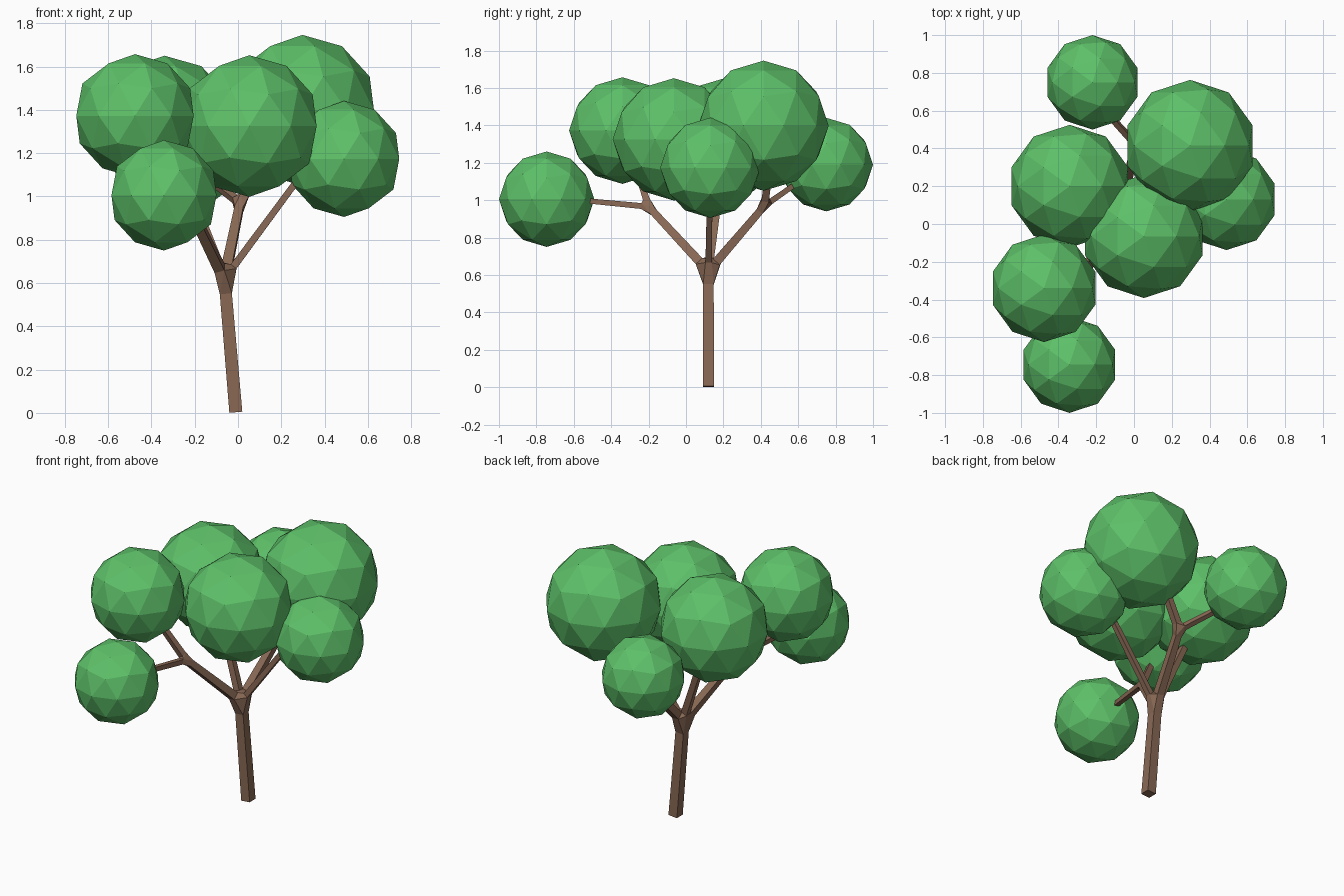
import bpy, bmesh
from mathutils import Vector

if "Cube" in bpy.data.objects:
    bpy.data.objects.remove(bpy.data.objects["Cube"])


def material(name, color):
    m = bpy.data.materials.new(name)
    m.diffuse_color = (*color, 1)
    m.use_nodes = True
    m.node_tree.nodes["Principled BSDF"].inputs["Base Color"].default_value = m.diffuse_color
    return m


leaf_mat = material("leaf_green", (0.11, 0.53, 0.14))
bark_mat = material("bark_brown", (0.25, 0.14, 0.09))

# Skeleton: name -> (position, half width, parent)
nodes = {
    "base": ((-0.01, 0.12, 0.003), 0.03, None),
    "crotch": ((-0.062, 0.12, 0.62), 0.028, "base"),
    "front_fork": ((-0.23, -0.20, 0.965), 0.020, "crotch"),
    "back_fork": ((0.01, 0.42, 0.97), 0.020, "crotch"),
    "left_tip": ((-0.29, 0.20, 1.2), 0.017, "crotch"),
    "right_tip": ((0.36, 0.13, 1.19), 0.014, "crotch"),
    "low_front_tip": ((-0.32, -0.62, 1.005), 0.013, "front_fork"),
    "high_front_tip": ((-0.40, -0.29, 1.25), 0.015, "front_fork"),
    "low_back_tip": ((-0.20, 0.65, 1.13), 0.013, "back_fork"),
    "high_back_tip": ((0.20, 0.46, 1.28), 0.018, "back_fork"),
}
forks = {n[2] for n in nodes.values() if n[2] and n[2] != "base"}
setback = {"crotch": 0.07, "front_fork": 0.038, "back_fork": 0.038}

bm = bmesh.new()
rings = {f: [] for f in forks}


def square(center, d, r):
    u = d.cross(Vector((1, 0, 0))).normalized()
    v = d.cross(u).normalized()
    return [bm.verts.new(center + r * (a * u + b * v))
            for a, b in ((1, 1), (-1, 1), (-1, -1), (1, -1))]


# Four-sided tapered limbs
for name, (co, r, parent) in nodes.items():
    if not parent:
        continue
    a, b = Vector(nodes[parent][0]), Vector(co)
    d = (b - a).normalized()
    r0 = nodes[parent][1] if parent == "base" else min(r * 1.2, nodes[parent][1])
    lo = square(a + d * setback.get(parent, 0), d, r0)
    hi = square(b - d * setback.get(name, 0), d, r)
    for i in range(4):
        j = (i + 1) % 4
        bm.faces.new((lo[i], lo[j], hi[j], hi[i]))
    if parent in forks:
        rings[parent].append([v.co.copy() for v in lo])
    else:
        bm.faces.new(lo[::-1])
    if name in forks:
        rings[name].append([v.co.copy() for v in hi])
    else:
        bm.faces.new(hi)

# Fork joints wrapped around the limb ends
for ring_list in rings.values():
    pts = [bm.verts.new(co) for ring in ring_list for co in ring]
    res = bmesh.ops.convex_hull(bm, input=pts)
    loose = {v for v in res["geom_interior"] + res["geom_unused"]
             if isinstance(v, bmesh.types.BMVert) and not v.link_faces}
    bmesh.ops.delete(bm, geom=list(loose), context='VERTS')

bmesh.ops.recalc_face_normals(bm, faces=bm.faces[:])
mesh = bpy.data.meshes.new("trunk_and_branches")
bm.to_mesh(mesh)
bm.free()
mesh.materials.append(bark_mat)
bpy.context.collection.objects.link(
    bpy.data.objects.new("trunk_and_branches", mesh))

# Faceted foliage balls: x, y, z, radius
balls = {
    "back_low": (-0.22, 0.75, 1.19, 0.25),
    "back_top": (0.297, 0.415, 1.398, 0.348),
    "left": (-0.34, 0.20, 1.325, 0.325),
    "centre": (0.052, -0.065, 1.325, 0.327),
    "right": (0.49, 0.13, 1.173, 0.268),
    "front_high": (-0.476, -0.34, 1.372, 0.285),
    "front_low": (-0.342, -0.745, 1.005, 0.255),
}
for name, (x, y, z, r) in balls.items():
    bpy.ops.mesh.primitive_ico_sphere_add(subdivisions=2, radius=r,
                                          location=(x, y, z))
    ob = bpy.context.object
    ob.name = "foliage_" + name
    ob.data.materials.append(leaf_mat)
